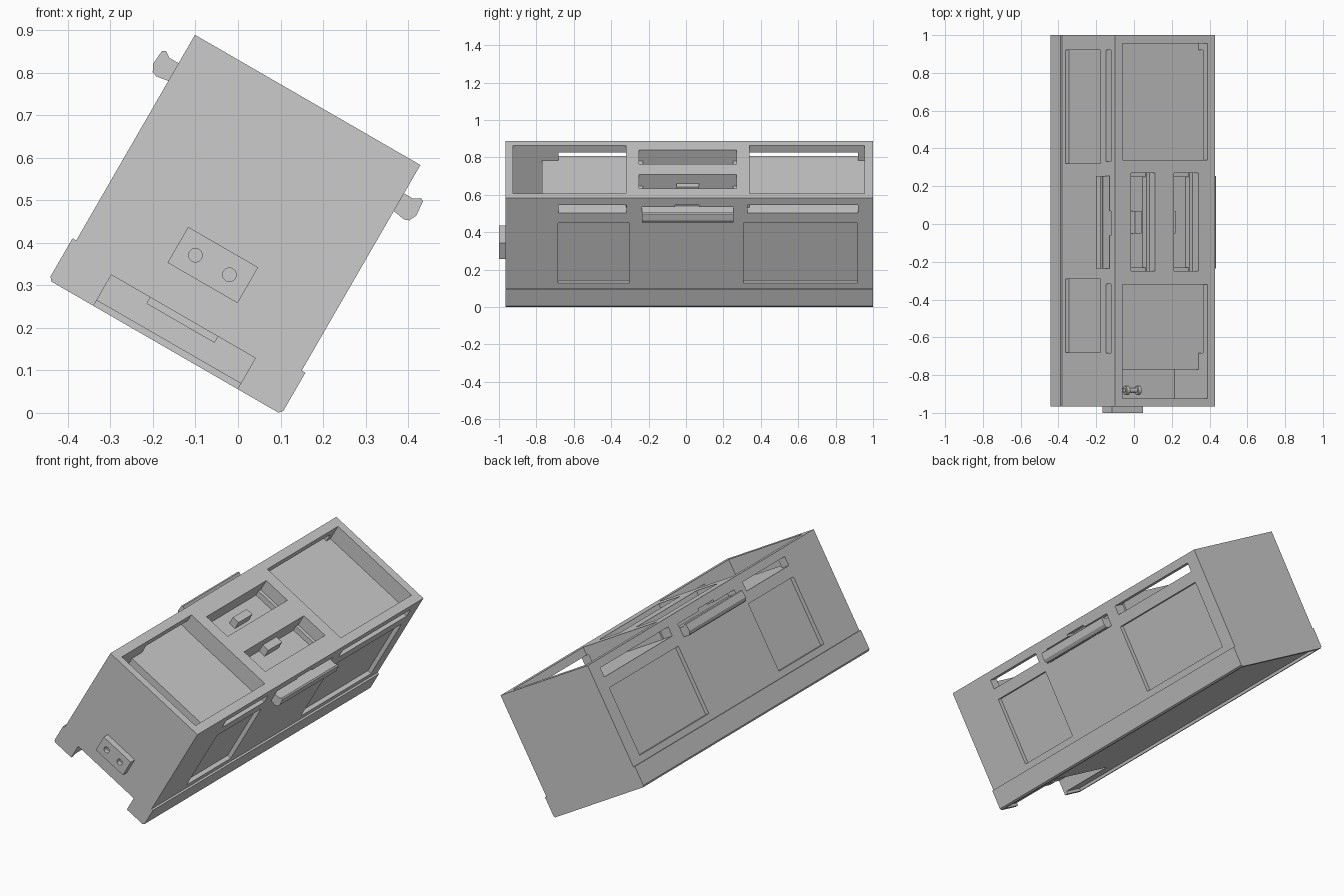
import bpy, bmesh, math
from mathutils import Matrix

if "Cube" in bpy.data.objects:
    bpy.data.objects.remove(bpy.data.objects["Cube"], do_unlink=True)

grey = bpy.data.materials.new("plain grey")
grey.use_nodes = True
COLOUR = (0.6, 0.6, 0.6, 1)
grey.diffuse_color = COLOUR
grey.node_tree.nodes["Principled BSDF"].inputs["Base Color"].default_value = COLOUR

# The case is built upright, then leaned over by this turn
LEAN = Matrix.Rotation(math.radians(30), 4, 'Y')
MID = -0.226                      # middle of the case across its width
RIGHT, TOP, BASE = 0.08, 0.719, 0.048
FRONT, BACK = -0.965, 1.0
FLOOR = 0.626                     # tray floor, level with the vent slots


def finish(name, bm):
    bmesh.ops.recalc_face_normals(bm, faces=bm.faces)
    mesh = bpy.data.meshes.new(name)
    bm.to_mesh(mesh)
    bm.free()
    mesh.materials.append(grey)
    obj = bpy.data.objects.new(name, mesh)
    bpy.context.collection.objects.link(obj)
    return obj


def prism(name, profile, y0, y1):
    """Extrude an outline of (across, up) points from y0 to y1."""
    bm = bmesh.new()
    face = bm.faces.new([bm.verts.new((u, y0, v)) for u, v in profile])
    ext = bmesh.ops.extrude_face_region(bm, geom=[face])
    moved = [e for e in ext["geom"] if isinstance(e, bmesh.types.BMVert)]
    bmesh.ops.translate(bm, verts=moved, vec=(0, y1 - y0, 0))
    return finish(name, bm)


def box(name, u, y, v):
    return prism(name, [(u[0], v[0]), (u[1], v[0]), (u[1], v[1]), (u[0], v[1])], *y)


def rod(name, centre, radius, depth, axis):
    bm = bmesh.new()
    turn = Matrix.Rotation(math.pi / 2, 4, axis)
    bmesh.ops.create_cone(bm, cap_ends=True, segments=24, radius1=radius, radius2=radius,
                          depth=depth, matrix=Matrix.Translation(centre) @ turn)
    return finish(name, bm)


def same(u):
    return u


def flip(u):
    return 2 * MID - u


def cut(target, cutter):
    mod = target.modifiers.new("cut", 'BOOLEAN')
    mod.operation, mod.solver, mod.object = 'DIFFERENCE', 'EXACT', cutter
    with bpy.context.temp_override(object=target, active_object=target):
        bpy.ops.object.modifier_apply(modifier=mod.name)
    bpy.data.objects.remove(cutter, do_unlink=True)


# Case with a slightly wider chamfered skirt along both long sides
half = [(RIGHT, TOP), (RIGHT, 0.161), (0.09, 0.161), (0.09, 0.057), (0.082, BASE)]
outline = half + [(flip(u), v) for u, v in reversed(half)]
case = prism("case", outline, FRONT, BACK)

# Shallow underside recess and a cable pocket entering from the front
cut(case, box("cutter", (-0.522, 0.07), (FRONT + 0.02, BACK - 0.02), (0, 0.063)))
cut(case, box("cutter", (-0.42, -0.029), (-1.1, -0.62), (0, 0.132)))

# Two large trays in the top, with a deep well at the front end
for y in ((-0.925, -0.32), (0.34, 0.955)):
    cut(case, box("cutter", (-0.484, 0.033), y, (FLOOR, 0.8)))
cut(case, box("cutter", (-0.484, 0.033), (-0.925, -0.77), (0.37, 0.7)))

# Two small latch pockets between the trays
POCKETS = ((-0.434, -0.286), (-0.17, -0.022))
for u in POCKETS:
    cut(case, box("cutter", u, (-0.25, 0.27), (0.62, 0.8)))

# Vent slots, shallow panels and grip recesses on both long sides
SIDES = (("left", same, ((-0.685, -0.302), (0.308, 0.918))),
         ("right", flip, ((-0.68, -0.29), (0.32, 0.92))))
for _, change, panels in SIDES:
    def side_cut(depth, y, v):
        across = sorted((change(RIGHT - depth), change(0.2)))
        cut(case, box("cutter", across, y, v))
    for y in panels:
        side_cut(0.022, y, (0.195, 0.566))
    for y in ((-0.683, -0.317), (0.33, 0.92)):
        side_cut(0.06, y, (FLOOR, 0.676))
    side_cut(0.05, (-0.235, 0.255), (0.6, 0.664))
    side_cut(0.05, (-0.06, 0.07), (0.61, 0.676))

# Merge the flat faces left split by the cuts
bm = bmesh.new()
bm.from_mesh(case.data)
bmesh.ops.dissolve_limit(bm, angle_limit=0.01, verts=bm.verts, edges=bm.edges)
bm.to_mesh(case.data)
bm.free()

# Socket block on the front with two round holes
socket = box("socket_block", (-0.32, -0.13), (-1.0, FRONT), (0.223, 0.32))
for u in (-0.272, -0.18):
    cut(socket, rod("cutter", (u, -1.0, 0.271), 0.016, 0.05, 'X'))
parts = [case, socket]

# Cable bar under the pocket ceiling
parts.append(box("cable_bar", (-0.315, -0.13), (-0.94, -0.9), (0.115, 0.132)))

# Connector in the well
parts.append(rod("connector_shaft", (-0.235, -0.88, 0.39), 0.012, 0.1, 'Y'))
for i, u in enumerate((-0.27, -0.2)):
    parts.append(rod(f"connector_cap_{i + 1}", (u, -0.88, 0.39), 0.022, 0.02, 'Y'))

# Grip bars on both long sides, running back into the recesses
grip = [(0.03, 0.6), (0.079, 0.594), (0.11, 0.589), (0.122, 0.593), (0.131, 0.611),
        (0.128, 0.648), (0.12, 0.652), (0.105, 0.642), (0.03, 0.642)]
for side, change, _ in SIDES:
    parts.append(prism(side + "_grip", [(change(u), v) for u, v in grip], -0.235, 0.255))

# Latches lying inside the pockets: a rail, low end tabs and a catch
for name, (a, b), offset in zip(("first", "second"), POCKETS, (0.055, 0.0)):
    parts.append(box(name + "_latch_rail", (b - 0.02, b), (-0.25, 0.27), (0.62, 0.66)))
    parts.append(box(name + "_latch_catch", (a + offset, a + offset + 0.04), (-0.05, 0.07),
                     (0.62, 0.665)))
    for i, y in enumerate((-0.25, 0.25)):
        parts.append(box(f"{name}_latch_tab_{i + 1}", (a, b - 0.02), (y, y + 0.02),
                         (0.62, 0.65)))

# Lean everything over onto its lower edge
for obj in parts:
    obj.data.transform(LEAN)
    for poly in obj.data.polygons:
        poly.use_smooth = False
